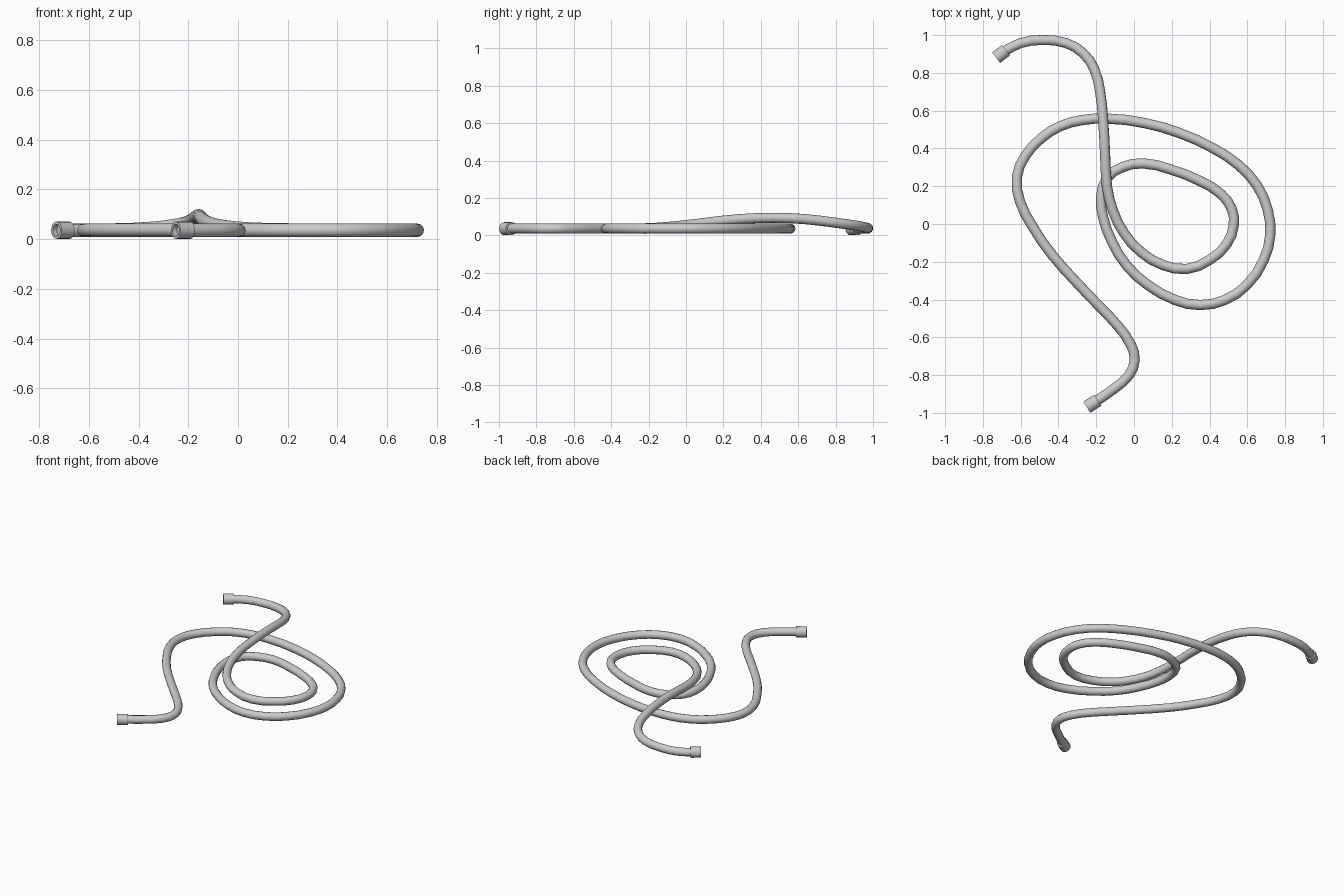
import bpy, bmesh, math
from mathutils import Vector, Matrix

if "Cube" in bpy.data.objects:
    bpy.data.objects.remove(bpy.data.objects["Cube"])

R = 0.027      # hose radius
Z = 0.036      # height of the hose centre on the floor

# Hose lying flat: tail, outer loop, inner loop
flat = [(-.20, -.937), (-.10, -.868), (-.026, -.80), (.004, -.72), (-.016, -.64), (-.085, -.54),
        (-.185, -.434), (-.306, -.307), (-.433, -.164), (-.539, -.01), (-.604, .12),
        (-.62, .25), (-.576, .36), (-.49, .455), (-.39, .518), (-.275, .55), (-.143, .558),
        (.058, .534), (.243, .481), (.417, .402), (.55, .315), (.65, .206), (.708, .074),
        (.721, -.058), (.687, -.19), (.597, -.323), (.481, -.402), (.349, -.429),
        (.217, -.402), (.074, -.323), (-.037, -.222), (-.116, -.095), (-.164, .037),
        (-.174, .143), (-.143, .243), (-.063, .30), (.048, .321), (.19, .29), (.349, .228),
        (.46, .159), (.518, .079), (.528, -.005), (.491, -.106), (.40, -.19), (.28, -.238)]
# Hose rising over the loops and back down to the floor
lifted = [(.153, -.217, .038), (.042, -.153, .041), (-.053, -.048, .05), (-.111, .069, .063),
          (-.143, .20, .079), (-.153, .37, .092), (-.164, .56, .092), (-.18, .704, .08),
          (-.21, .82, .065), (-.27, .905, .053), (-.36, .958, .043), (-.48, .974, .038),
          (-.60, .958, Z), (-.69, .912, Z)]
path = [(x, y, Z) for x, y in flat] + lifted

# Hose
cu = bpy.data.curves.new("hose", 'CURVE')
cu.dimensions = '3D'
cu.resolution_u = 2
cu.bevel_depth = R
cu.bevel_resolution = 4
cu.use_fill_caps = True
sp = cu.splines.new('BEZIER')
sp.bezier_points.add(len(path) - 1)
for bp, co in zip(sp.bezier_points, path):
    bp.co = co
    bp.handle_left_type = bp.handle_right_type = 'AUTO'
sp.use_smooth = True
bpy.context.collection.objects.link(bpy.data.objects.new("hose", cu))


def connector(name, inner, outer, n=16):
    """Turned end fitting with a recessed mouth."""
    a, b = Vector((*inner, Z)), Vector((*outer, Z))
    length = (b - a).length
    rot = (b - a).to_track_quat('Z', 'Y').to_matrix().to_4x4()
    profile = [(R * .9, 0), (.035, 0), (.035, length), (.024, length), (.024, length - .02)]
    bm = bmesh.new()
    rings = [[bm.verts.new((r * math.cos(t * math.tau / n), r * math.sin(t * math.tau / n), h))
              for t in range(n)] for r, h in profile]
    for p, q in zip(rings, rings[1:]):
        for i in range(n):
            j = (i + 1) % n
            bm.faces.new((p[i], p[j], q[j], q[i]))
    bm.faces.new(rings[-1])
    bm.faces.new(rings[0][::-1])
    bm.transform(Matrix.Translation(a) @ rot)
    bmesh.ops.recalc_face_normals(bm, faces=bm.faces)
    me = bpy.data.meshes.new(name)
    bm.to_mesh(me)
    bm.free()
    ob = bpy.data.objects.new(name, me)
    bpy.context.collection.objects.link(ob)
    bpy.context.view_layer.objects.active = ob
    ob.select_set(True)
    bpy.ops.object.shade_smooth_by_angle(angle=math.radians(35))
    ob.select_set(False)


# End fittings
connector("front_connector", (-.192, -.933), (-.25, -.97))
connector("back_connector", (-.678, .92), (-.73, .88))
